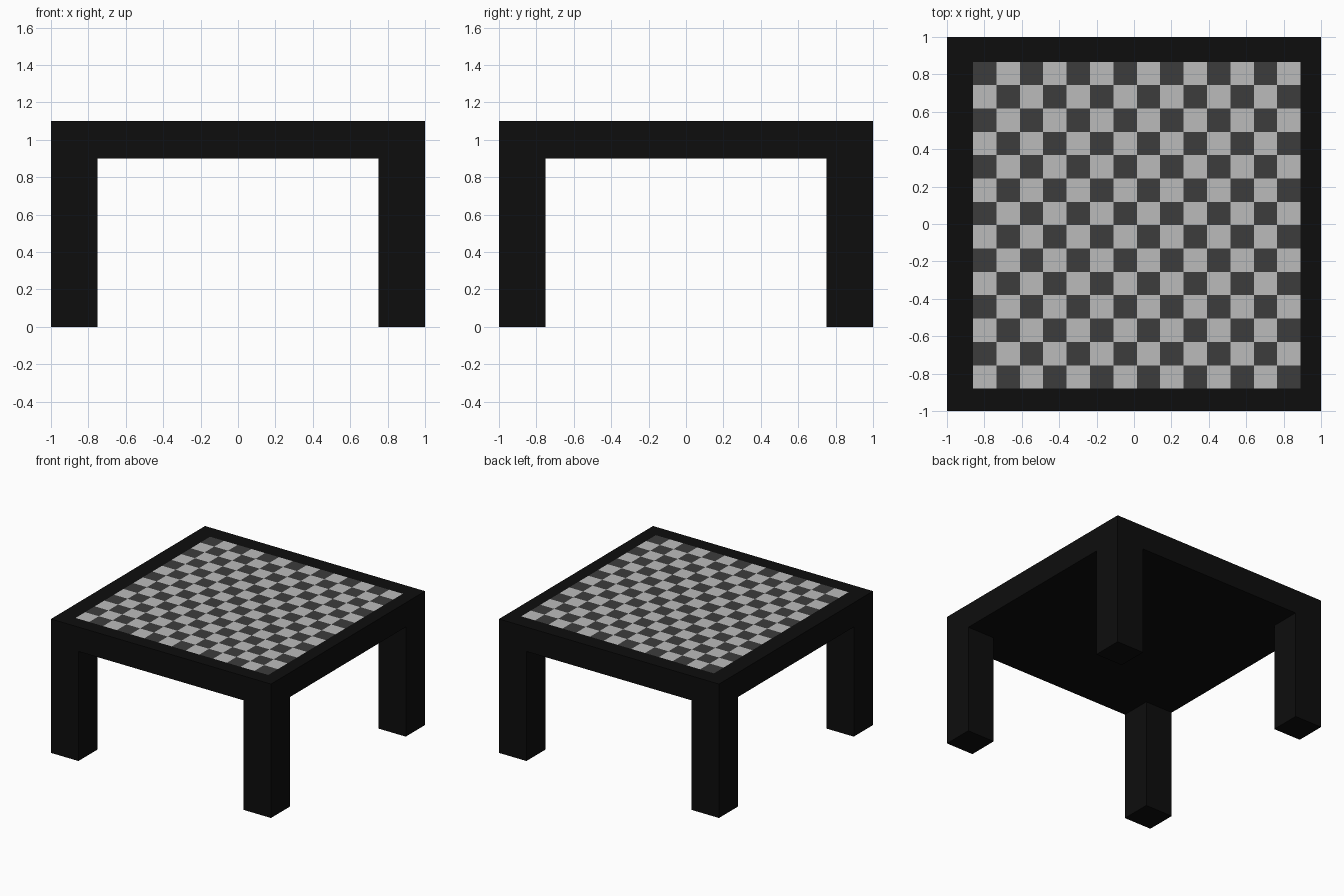
import bpy, bmesh
from mathutils import Vector

if "Cube" in bpy.data.objects:
    bpy.data.objects.remove(bpy.data.objects["Cube"])


def material(name, value):
    m = bpy.data.materials.new(name)
    m.diffuse_color = (value, value, value, 1)
    m.use_nodes = True
    m.node_tree.nodes["Principled BSDF"].inputs["Base Color"].default_value = m.diffuse_color
    return m


BLACK = material("black", 0.004)
DARK = material("dark grey", 0.045)
LIGHT = material("light grey", 0.50)


def box_mesh(lo, hi):
    bm = bmesh.new()
    bmesh.ops.create_cube(bm, size=1)
    lo, hi = Vector(lo), Vector(hi)
    bmesh.ops.scale(bm, vec=hi - lo, verts=bm.verts)
    bmesh.ops.translate(bm, vec=(lo + hi) / 2, verts=bm.verts)
    return bm


def finish(bm, name, mats):
    me = bpy.data.meshes.new(name)
    bm.to_mesh(me)
    bm.free()
    for m in mats:
        me.materials.append(m)
    ob = bpy.data.objects.new(name, me)
    bpy.context.collection.objects.link(ob)
    return ob


# Table top, its upper face cut into a 14 x 14 checkerboard with a black border
N = 14
X0, X1, Y0, Y1 = -0.861, 0.891, -0.88, 0.867
DX, DY = (X1 - X0) / N, (Y1 - Y0) / N
top = box_mesh((-1, -1, 0.9), (1, 1, 1.1))


def cut(co, no):
    faces = [f for f in top.faces if f.normal.z > 0.5]
    geom = set(faces)
    for f in faces:
        geom.update(f.edges)
        geom.update(f.verts)
    bmesh.ops.bisect_plane(top, geom=list(geom), dist=1e-5, plane_co=co, plane_no=no)
    top.normal_update()


top.normal_update()
for i in range(N + 1):
    cut((X0 + i * DX, 0, 0), (1, 0, 0))
    cut((0, Y0 + i * DY, 0), (0, 1, 0))

for f in top.faces:
    c = f.calc_center_median()
    if f.normal.z > 0.5 and X0 < c.x < X1 and Y0 < c.y < Y1:
        col, row = int((c.x - X0) / DX), int((c.y - Y0) / DY)
        f.material_index = 1 if (col + row) % 2 else 2
finish(top, "table_top", [BLACK, DARK, LIGHT])

# Four square legs flush with the corners
for sx, xn in ((-1, "left"), (1, "right")):
    for sy, yn in ((-1, "front"), (1, "back")):
        x, y = sx * 0.875, sy * 0.875
        leg = box_mesh((x - 0.125, y - 0.125, 0), (x + 0.125, y + 0.125, 0.9))
        finish(leg, f"{yn}_{xn}_leg", [BLACK])
